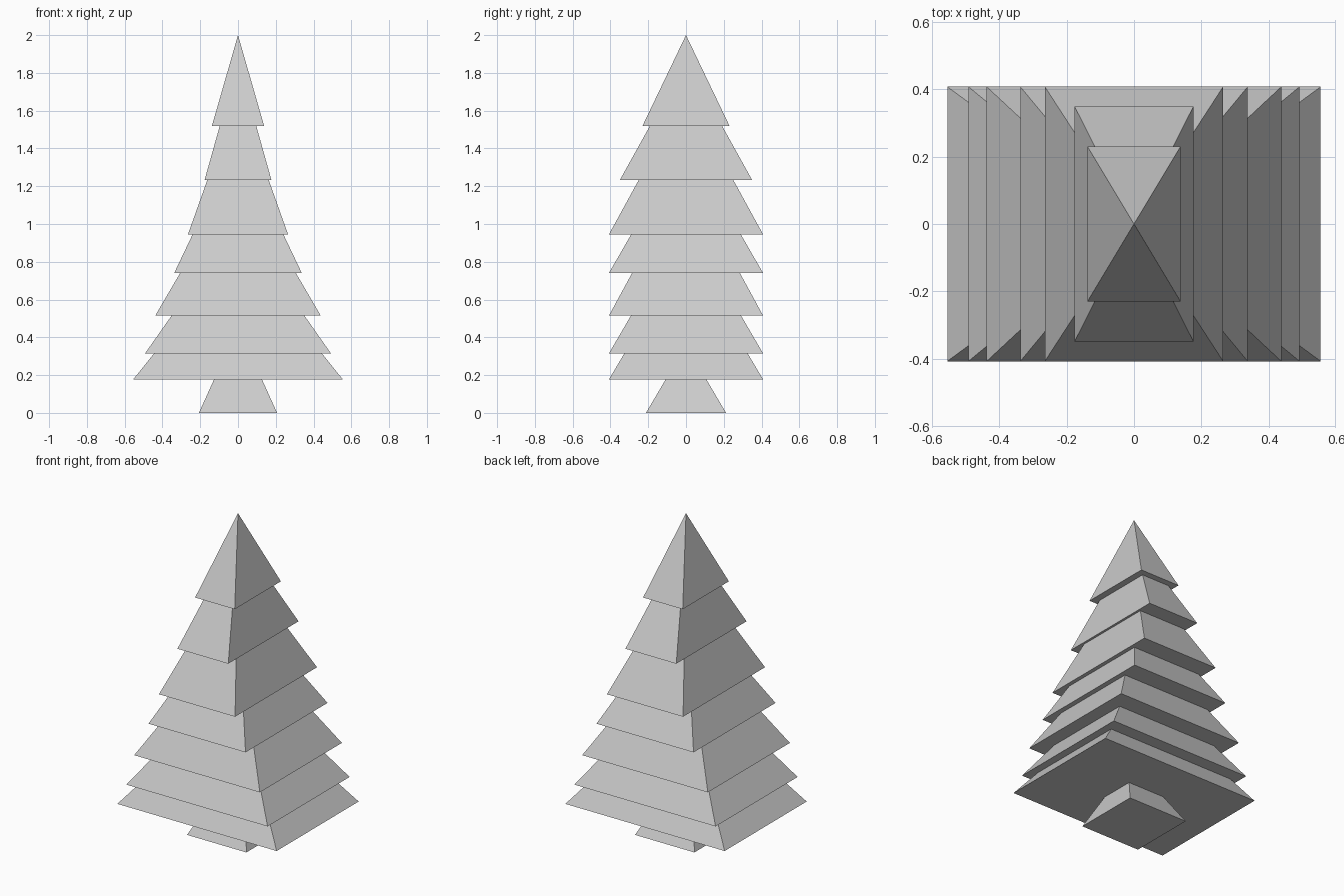
import bpy, bmesh

if "Cube" in bpy.data.objects:
    bpy.data.objects.remove(bpy.data.objects["Cube"])


def tapered_block(name, z, hx, hy, height, top_x=0, top_y=0):
    """Closed four-sided pyramid, or a frustum when a top size is given."""
    bm = bmesh.new()
    corners = [(-1, -1), (1, -1), (1, 1), (-1, 1)]
    base = [bm.verts.new((sx * hx, sy * hy, z)) for sx, sy in corners]
    bm.faces.new(base[::-1])
    if top_x:
        top = [bm.verts.new((sx * top_x, sy * top_y, z + height)) for sx, sy in corners]
        bm.faces.new(top)
    else:
        top = [bm.verts.new((0, 0, z + height))] * 4
    for i in range(4):
        j = (i + 1) % 4
        side = [base[i], base[j], top[j]]
        if top_x:
            side.append(top[i])
        bm.faces.new(side)
    mesh = bpy.data.meshes.new(name)
    bm.to_mesh(mesh)
    bm.free()
    obj = bpy.data.objects.new(name, mesh)
    bpy.context.collection.objects.link(obj)
    return obj


# Flared trunk, sunk slightly into the lowest tier
tapered_block("trunk", 0, 0.207, 0.212, 0.19, 0.121, 0.10)

# Foliage tiers: base height, half width, half depth, pyramid height
tiers = [
    (0.177, 0.555, 0.408, 0.69),
    (0.315, 0.492, 0.408, 0.70),
    (0.515, 0.438, 0.408, 0.75),
    (0.740, 0.338, 0.408, 0.71),
    (0.945, 0.265, 0.408, 0.745),
    (1.233, 0.177, 0.350, 0.63),
    (1.520, 0.138, 0.230, 0.48),
]
for n, tier in enumerate(tiers, 1):
    tapered_block(f"foliage_tier_{n}", *tier)
